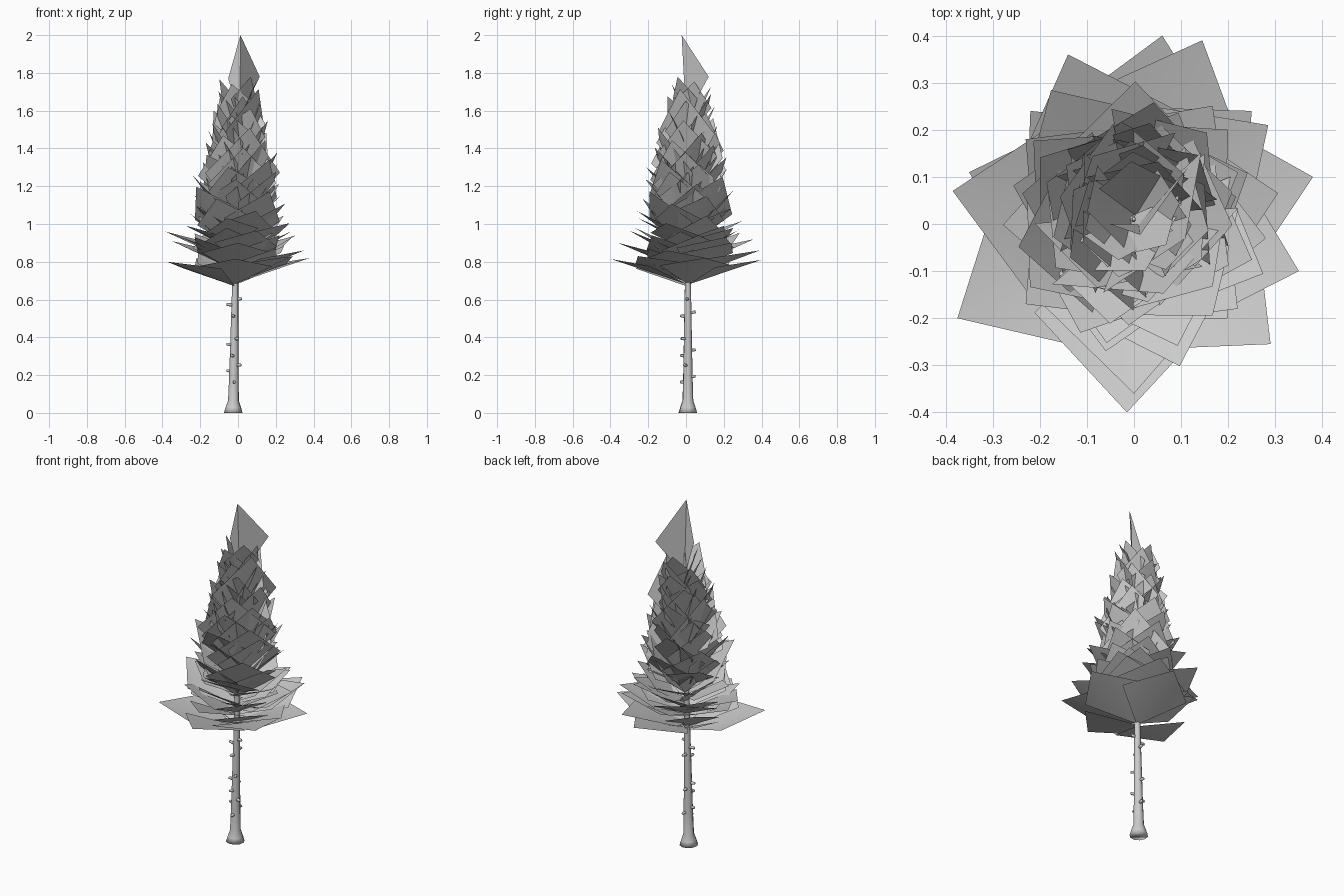
import bpy, bmesh, math, random
from mathutils import Vector

if "Cube" in bpy.data.objects:
    bpy.data.objects.remove(bpy.data.objects["Cube"])

random.seed(5)
GREY = bpy.data.materials.new("pale_grey")
GREY.diffuse_color = (0.6, 0.6, 0.6, 1)
GREY.use_nodes = True
GREY.node_tree.nodes["Principled BSDF"].inputs["Base Color"].default_value = GREY.diffuse_color
TRUNK_X, TRUNK_Y = -0.02, 0.01


def finish(name, bm, smooth=True):
    mesh = bpy.data.meshes.new(name)
    bm.to_mesh(mesh)
    bm.free()
    mesh.materials.append(GREY)
    for p in mesh.polygons:
        p.use_smooth = smooth
    obj = bpy.data.objects.new(name, mesh)
    bpy.context.collection.objects.link(obj)
    return obj


def tube(bm, rings, sides):
    """Loft circles (centre, radius) along an axis and cap both ends."""
    axis = (rings[-1][0] - rings[0][0]).normalized()
    u = axis.orthogonal().normalized()
    v = axis.cross(u)
    loops = []
    for c, r in rings:
        loops.append([bm.verts.new(c + r * (u * math.cos(a) + v * math.sin(a)))
                      for a in (2 * math.pi * i / sides for i in range(sides))])
    for lo, hi in zip(loops, loops[1:]):
        for i in range(sides):
            j = (i + 1) % sides
            bm.faces.new((lo[i], lo[j], hi[j], hi[i]))
    bm.faces.new(loops[0][::-1])
    bm.faces.new(loops[-1])


def card(bm, root, tip, width, lift, roll=0.0):
    """Diamond branch card from root to tip, with its side corners lifted."""
    along = tip - root
    size = along.length
    flat = Vector((tip.x - root.x, tip.y - root.y, 0)).normalized()
    side = Vector((-flat.y, flat.x, 0))
    up = along.normalized().cross(side)
    s = side * math.cos(roll) + up * math.sin(roll)
    mid = root + along * 0.5
    raised = mid + up * lift * size
    points = [root, raised - s * width * size, tip, raised + s * width * size]
    rim = [bm.verts.new(p) for p in points]
    hub = bm.verts.new(mid)
    for i in range(4):
        bm.faces.new((hub, rim[i], rim[(i + 1) % 4]))


def lerp_table(table, z):
    for a, b in zip(table, table[1:]):
        if z <= b[0]:
            t = (z - a[0]) / (b[0] - a[0])
            return [p + (q - p) * t for p, q in zip(a[1:], b[1:])]
    return table[-1][1:]


# Trunk with flared foot
bm = bmesh.new()
profile = [(0, 0.050), (0.03, 0.041), (0.065, 0.029), (0.2, 0.025),
           (0.7, 0.016), (1.2, 0.011), (1.7, 0.004)]
tube(bm, [(Vector((TRUNK_X - 0.005 + 0.015 * z, TRUNK_Y, z)), r) for z, r in profile], 10)
trunk = finish("trunk", bm)

# Broken branch stubs: height and heading in degrees
bm = bmesh.new()
for z, deg in [(0.16, 270), (0.19, 80), (0.22, 180), (0.25, 330), (0.30, 250),
               (0.33, 95), (0.36, 190), (0.39, 300), (0.51, 260), (0.53, 80),
               (0.57, 180), (0.60, 350)]:
    d = Vector((math.cos(math.radians(deg)), math.sin(math.radians(deg)), 0.1))
    c = Vector((TRUNK_X, TRUNK_Y, z))
    tube(bm, [(c + d * 0.01, 0.010), (c + d * 0.03, 0.008), (c + d * 0.041, 0.007)], 6)
finish("branch_stubs", bm)

# Broad lowest branches, spreading widely
bm = bmesh.new()
for x, y, z in [(-0.375, -0.20, 0.80), (-0.015, -0.40, 0.815), (0.29, -0.255, 0.83),
                (0.38, 0.10, 0.82), (0.06, 0.40, 0.81), (-0.22, 0.24, 0.82),
                (0.35, -0.10, 0.86), (0.145, 0.39, 0.86), (-0.35, 0.11, 0.91),
                (0.0, -0.36, 0.90), (-0.14, 0.36, 0.92), (-0.385, 0.07, 0.96),
                (0.285, 0.21, 0.93), (0.25, 0.24, 0.90)]:
    root = Vector((TRUNK_X + 0.005, TRUNK_Y - 0.005, 0.67 + (z - 0.80) * 0.75))
    card(bm, root, Vector((x, y, z)), 0.46, 0.07)
finish("lower_branches", bm)

# Steeper inner branches filling the base of the foliage
bm = bmesh.new()
for x, y, z in [(0.20, -0.20, 0.87), (-0.21, 0.20, 0.87), (0.22, -0.18, 0.94),
                (-0.23, 0.18, 0.95), (-0.23, -0.17, 0.93), (0.20, 0.20, 0.99),
                (0.28, -0.03, 0.96), (-0.06, -0.27, 0.98), (0.0, 0.28, 0.97)]:
    root = Vector((TRUNK_X + 0.005, TRUNK_Y - 0.005, z - 0.18))
    card(bm, root, Vector((x, y, z)), 0.46, 0.04)
finish("inner_branches", bm)

# Upper branches: tip height, tip radius, slope in degrees, width ratio
shape = [(0.94, 0.31, 24, 0.47), (1.0, 0.29, 30, 0.46), (1.1, 0.255, 39, 0.45),
         (1.2, 0.245, 47, 0.44), (1.32, 0.21, 56, 0.43), (1.45, 0.175, 63, 0.42),
         (1.62, 0.135, 68, 0.39), (1.78, 0.09, 72, 0.36)]
bm = bmesh.new()
count = 66
for i in range(count):
    z = 0.94 + 0.84 * i / (count - 1)
    radius, slope, width = lerp_table(shape, z)
    radius *= random.uniform(0.92, 1.10)
    slope = math.radians(slope + random.uniform(-6, 6))
    a = i * 2.39996 + random.uniform(-0.3, 0.3)
    lean = 0.015 * (z - 0.88)
    root = Vector((-0.01 + lean, 0.008 + lean, z - radius * math.tan(slope)))
    tip = root + Vector((radius * math.cos(a), radius * math.sin(a),
                         radius * math.tan(slope)))
    card(bm, root, tip, width, 0.04, random.uniform(-0.6, 0.6) * (z - 0.8))
finish("upper_branches", bm)

# Crown: upright leader folded along its spine
bm = bmesh.new()
tip = bm.verts.new((0.013, -0.023, 2.0))
foot = bm.verts.new((0.01, 0.0, 1.56))
right = bm.verts.new((0.115, 0.12, 1.78))
left = bm.verts.new((-0.052, 0.0, 1.77))
bm.faces.new((foot, right, tip))
bm.faces.new((foot, tip, left))
finish("crown", bm, smooth=False)
